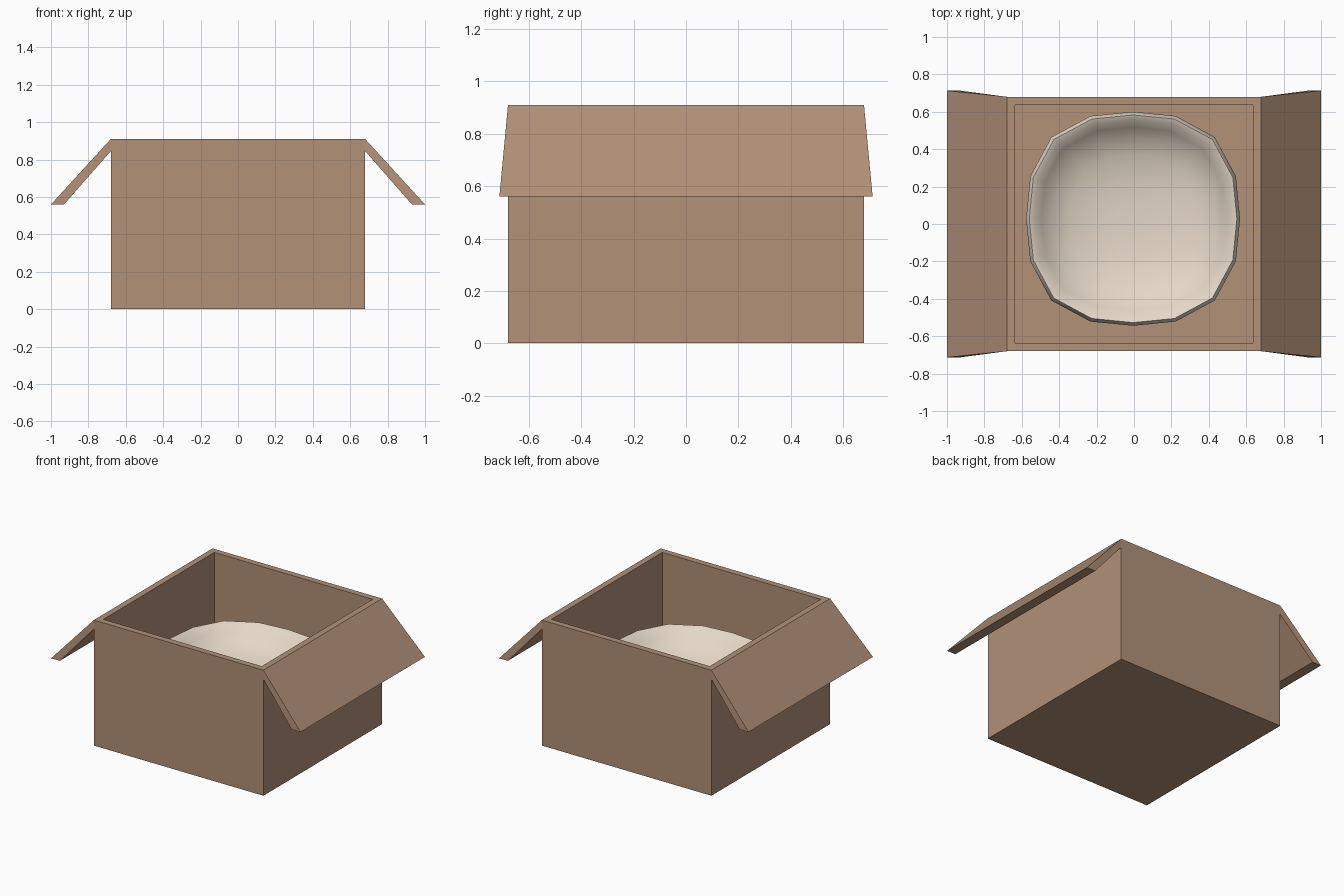
import bpy, bmesh, math

if "Cube" in bpy.data.objects:
    bpy.data.objects.remove(bpy.data.objects["Cube"])

def material(name, rgb):
    m = bpy.data.materials.new(name)
    m.diffuse_color = (*rgb, 1)
    m.use_nodes = True
    m.node_tree.nodes["Principled BSDF"].inputs["Base Color"].default_value = m.diffuse_color
    return m

CARD = material("cardboard brown", (0.445, 0.283, 0.188))
CREAM = material("cream", (0.775, 0.680, 0.571))

def make_object(name, bm, mat):
    bmesh.ops.recalc_face_normals(bm, faces=bm.faces)
    me = bpy.data.meshes.new(name)
    bm.to_mesh(me)
    bm.free()
    me.materials.append(mat)
    ob = bpy.data.objects.new(name, me)
    bpy.context.collection.objects.link(ob)
    return ob

def loft(bm, rings, caps=True):
    """Join successive rings of points with quads and cap both ends."""
    vs = [[bm.verts.new(p) for p in ring] for ring in rings]
    n = len(vs[0])
    for a, b in zip(vs, vs[1:]):
        for i in range(n):
            j = (i + 1) % n
            bm.faces.new((a[i], a[j], b[j], b[i]))
    if caps:
        bm.faces.new(vs[0])
        bm.faces.new(vs[-1])

# Open box: outer wall, rim, inner wall and floor in one loft
def square(h, z):
    return [(-h, -h, z), (h, -h, z), (h, h, z), (-h, h, z)]

bm = bmesh.new()
loft(bm, [square(0.68, 0), square(0.68, 0.91), square(0.635, 0.91), square(0.635, 0.05)])
make_object("box", bm, CARD)

# Folded-out flaps, widening slightly towards the free edge
PROFILE = [(0.68, 0.91, 0.68), (1.0, 0.56, 0.713), (0.93, 0.56, 0.713), (0.68, 0.845, 0.68)]
for name, s in (("left_flap", -1), ("right_flap", 1)):
    bm = bmesh.new()
    loft(bm, [[(s * x, e * w, z) for x, z, w in PROFILE] for e in (-1, 1)])
    make_object(name, bm, CARD)

# Padded bowl: sixteen-sided, slightly squared, with a rounded lip
def bowl_ring(r, z):
    pts = []
    for i in range(16):
        a = math.tau * i / 16
        k = r * (1 + 0.08 * math.sin(2 * a) ** 2)
        pts.append((-0.005 + k * math.cos(a), 0.028 + k * math.sin(a), z))
    return pts

BOWL = [(0.36, 0.05), (0.46, 0.12), (0.53, 0.28), (0.565, 0.44), (0.572, 0.51),
        (0.555, 0.54), (0.53, 0.53), (0.49, 0.485), (0.43, 0.435), (0.34, 0.395),
        (0.2, 0.368), (0.08, 0.36)]
bm = bmesh.new()
loft(bm, [bowl_ring(r, z) for r, z in BOWL])
bowl = make_object("bowl", bm, CREAM)
bpy.context.view_layer.objects.active = bowl
bowl.select_set(True)
bpy.ops.object.shade_smooth_by_angle(angle=math.radians(70))
